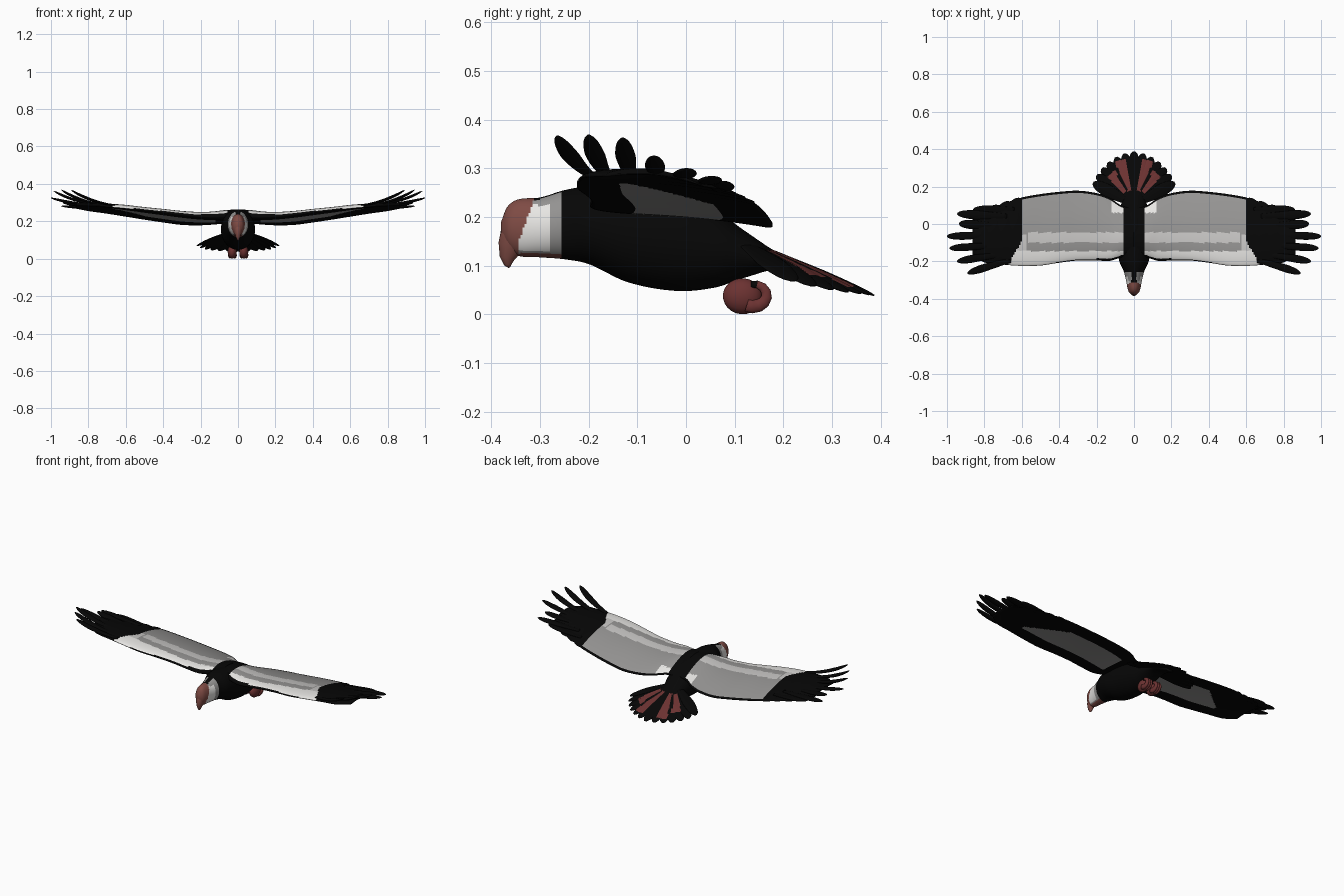
import bpy, bmesh, math
from mathutils import Vector

if "Cube" in bpy.data.objects:
    bpy.data.objects.remove(bpy.data.objects["Cube"])

# materials
MATS = {}
for name, c in {
    "black": (0.002, 0.002, 0.002), "grey": (0.30, 0.295, 0.29),
    "light_grey": (0.57, 0.56, 0.55), "white": (0.80, 0.79, 0.77),
    "dark_red": (0.15, 0.032, 0.031), "skin_brown": (0.21, 0.070, 0.058),
}.items():
    m = bpy.data.materials.new(name)
    m.diffuse_color = (*c, 1)
    m.use_nodes = True
    m.node_tree.nodes["Principled BSDF"].inputs["Base Color"].default_value = m.diffuse_color
    MATS[name] = m
NAMES = list(MATS)


def loft(name, rings, rule):
    """Skin closed rings, cap the ends and colour faces by rule(centre, normal)."""
    bm = bmesh.new()
    vs = [[bm.verts.new(p) for p in r] for r in rings]
    n = len(rings[0])
    for a, b in zip(vs, vs[1:]):
        for i in range(n):
            j = (i + 1) % n
            bm.faces.new((a[i], a[j], b[j], b[i]))
    bm.faces.new(vs[0])
    bm.faces.new(vs[-1])
    bmesh.ops.recalc_face_normals(bm, faces=bm.faces)
    bm.normal_update()
    for f in bm.faces:
        f.smooth = True
        f.material_index = NAMES.index(rule(f.calc_center_median(), f.normal))
    me = bpy.data.meshes.new(name)
    bm.to_mesh(me)
    bm.free()
    for m in MATS.values():
        me.materials.append(m)
    ob = bpy.data.objects.new(name, me)
    bpy.context.collection.objects.link(ob)
    return ob


def sample(tab, t):
    """Smooth interpolation of table rows keyed by their first value."""
    t = min(max(t, tab[0][0]), tab[-1][0])
    k = max(i for i in range(len(tab) - 1) if tab[i][0] <= t)
    a, b = tab[k], tab[k + 1]
    p, q = tab[max(k - 1, 0)], tab[min(k + 2, len(tab) - 1)]
    h = b[0] - a[0]
    u = (t - a[0]) / h
    out = []
    for c in range(1, len(a)):
        m0 = (b[c] - p[c]) / (b[0] - p[0]) * h
        m1 = (q[c] - a[c]) / (q[0] - a[0]) * h
        out.append((2*u**3 - 3*u*u + 1) * a[c] + (u**3 - 2*u*u + u) * m0
                   + (3*u*u - 2*u**3) * b[c] + (u**3 - u*u) * m1)
    return out


# body, neck and head: y, bottom, top, half width
BODY = [(-.380, .160, .190, .008), (-.368, .135, .220, .025), (-.345, .120, .236, .034),
        (-.30, .117, .240, .043), (-.25, .113, .255, .056), (-.20, .103, .263, .078),
        (-.12, .066, .262, .090), (-.02, .048, .252, .090), (.06, .055, .215, .080),
        (.12, .075, .172, .065), (.20, .092, .120, .048), (.30, .055, .078, .025)]
rings = []
for i in range(171):
    y = -.38 + .004 * i
    lo, hi, rx = sample(BODY, y)
    rings.append([(rx * math.cos(a), y, (lo + hi) / 2 + (hi - lo) / 2 * math.sin(a))
                  for a in [2 * math.pi * j / 48 for j in range(48)]])


def body_rule(c, n):
    if c.y > -.257:
        return "black"
    if c.y < -.343 + .35 * max(0, c.z - .15):
        return "skin_brown"
    if n.z > .88:
        return "black"
    if c.z < .125:
        return "skin_brown"
    return "white" if c.y < -.278 and .13 < c.z < .224 else "grey"


loft("body", rings, body_rule)


def tube(name, path, rule, squash=1.0, n=12):
    """Round tube through (x, y, z, radius) points in a yz plane."""
    pts = [Vector(p[:3]) for p in path]
    rs = []
    for i, p in enumerate(pts):
        d = (pts[min(i + 1, len(pts) - 1)] - pts[max(i - 1, 0)]).normalized()
        s = Vector((1, 0, 0))
        u = d.cross(s).normalized()
        r = path[i][3]
        rs.append([p + s * r * squash * math.cos(a) + u * r * math.sin(a)
                   for a in [2 * math.pi * j / n for j in range(n)]])
    return loft(name, rs, rule)


black = lambda c, n: "black"
skin = lambda c, n: "skin_brown"
red = lambda c, n: "dark_red"

# hooked beak
tube("beak", [(0, -.335, .185, .036), (0, -.350, .160, .034), (0, -.361, .138, .026),
              (0, -.367, .116, .016), (0, -.366, .102, .008), (0, -.363, .096, .002)],
     skin, .75, 16)

# wing sections: x, lead y, trail y, lead z, trail z, thickness
WING = [(0, -.17, .08, .228, .195, .062), (.07, -.18, .10, .226, .190, .060),
        (.13, -.197, .14, .224, .184, .052), (.20, -.195, .165, .226, .180, .045),
        (.30, -.195, .178, .236, .182, .040), (.40, -.207, .172, .248, .195, .037),
        (.50, -.222, .160, .259, .210, .033), (.60, -.224, .142, .271, .226, .030),
        (.70, -.217, .112, .279, .242, .025), (.80, -.205, .075, .284, .256, .018),
        (.86, -.165, .02, .285, .268, .010)]
CH = 44


def wing_rings(s):
    out = []
    for i in range(109):
        x = .008 * i
        ly, ty, lz, tz, th = sample(WING, x)
        if x > .6:
            ty += .010 * abs(math.sin(x * math.pi / .06)) - .005
        top, bot = [], []
        for k in range(CH + 1):
            v = (k / CH) ** 1.4
            y, z = ly + (ty - ly) * v, lz + (tz - lz) * v + .06 * v * (1 - v)
            t = th * 1.3 * math.sqrt(v) * (1 - v) + .002
            top.append((s * x, y, z + t))
            bot.append((s * x, y, z - t * .7))
        out.append(top[::-1] + bot)
    return out


def wing_rule(c, n):
    x, y = abs(c.x), c.y
    ly, ty = sample(WING, x)[:2]
    v = (y - ly) / (ty - ly)
    if x < .06:
        return "black"
    if n.z < 0:
        return "grey" if .12 < x < .68 - .45 * max(0, v - .3) and .25 < v < .72 else "black"
    if x > .60 + .07 * min(1, max(0, (-.09 - y) / .12)) or v > .982:
        return "black"
    if n.y < -.55 and x < .56 or v < .03 and x < .2:
        return "black"
    if x < .12 and y > .06 or y < -.145:
        return "white"
    if -.10 < y < -.045 and x < .57 or -.145 < y < -.06 and x > .575:
        return "light_grey"
    return "grey"


def blade(name, root, mid, tip, half, rule, thick=.004, blunt=.5, base=.55):
    """Leaf-shaped feather along a quadratic curve."""
    root, mid, tip = Vector(root), Vector(mid), Vector(tip)
    d = tip - root
    side = Vector((-d.y, d.x, 0)).normalized()
    up = d.cross(side).normalized()
    rs = []
    for i in range(25):
        t = 1 - (1 - i / 24) ** 1.4
        p = root * (1 - t) ** 2 + mid * 2 * t * (1 - t) + tip * t * t
        w = half * (base + (1 - base) * min(1, t * 1.6)) * max(.03, 1 - t ** 5) ** blunt
        rs.append([p + side * w * math.cos(a) + up * thick * math.sin(a) * (w / half)
                   for a in [2 * math.pi * j / 20 for j in range(20)]])
    return loft(name, rs, rule)


# wing tip feathers: root, tip, half width
TIPS = [((.66, -.195, .285), (.89, -.264, .366), .022),
        ((.72, -.165, .288), (.945, -.200, .368), .022),
        ((.75, -.115, .288), (.985, -.130, .362), .022),
        ((.75, -.060, .284), (1.0, -.066, .325), .022),
        ((.74, -.010, .278), (.935, .002, .298), .026),
        ((.68, .040, .268), (.945, .055, .281), .026),
        ((.64, .075, .252), (.86, .075, .272), .026)]

for s, tag in ((1, "right"), (-1, "left")):
    loft("wing_" + tag, wing_rings(s), wing_rule)
    for i, (r, t, w) in enumerate(TIPS):
        m = [(a + b) / 2 for a, b in zip(r, t)]
        m[0] += .02
        m[2] = r[2] + (t[2] - r[2]) * .25
        blade(f"tip_feather_{tag}_{i}", *[(s * p[0], p[1], p[2]) for p in (r, m, t)],
              w, black, .008)
    # curled feet with dark claws
    x = s * .031
    tube("foot_" + tag, [(x, .076 + .080 * (1 - math.cos(a)) / 2,
                          .041 - .004 * (1 - math.cos(a)), max(.001, .037 * math.sin(a)))
                         for a in [math.pi * j / 12 for j in range(13)]], red, .66, 16)
    for k, dx in enumerate((-.012, .001, .014)):
        tube(f"toe_{tag}_{k}", [(x + dx, .140 + .026 * math.sin(a), .039 - .023 * math.cos(a),
                                 .016 - .0011 * j)
                                for j, a in enumerate([-.6 + .5 * q for q in range(9)])],
             lambda c, n: "black" if c.y < .143 and c.z > .045 else "dark_red", .7, 10)


# tail fan
def tail_rule(c, n):
    r = math.hypot(c.x, c.y - .10)
    a = math.degrees(math.atan2(abs(c.x), c.y - .10))
    if n.z > .2 and (11 < a < 24 and .08 < r < .25 or 29 < a < 43 and .08 < r < .21):
        return "dark_red"
    return "black"


for i in range(-6, 7):
    a = math.radians(i * 10.2)
    L = .287 - .038 * abs(i / 6)

    def tail_point(r):
        x, y = r * math.sin(a), .10 + r * math.cos(a)
        return (x, y, .205 - .43 * y - .75 * x * x - .001 * abs(i))

    blade(f"tail_feather_{i + 6}", tail_point(.02), tail_point(L / 2), tail_point(L),
          .036, tail_rule, .007, .42, .35)
